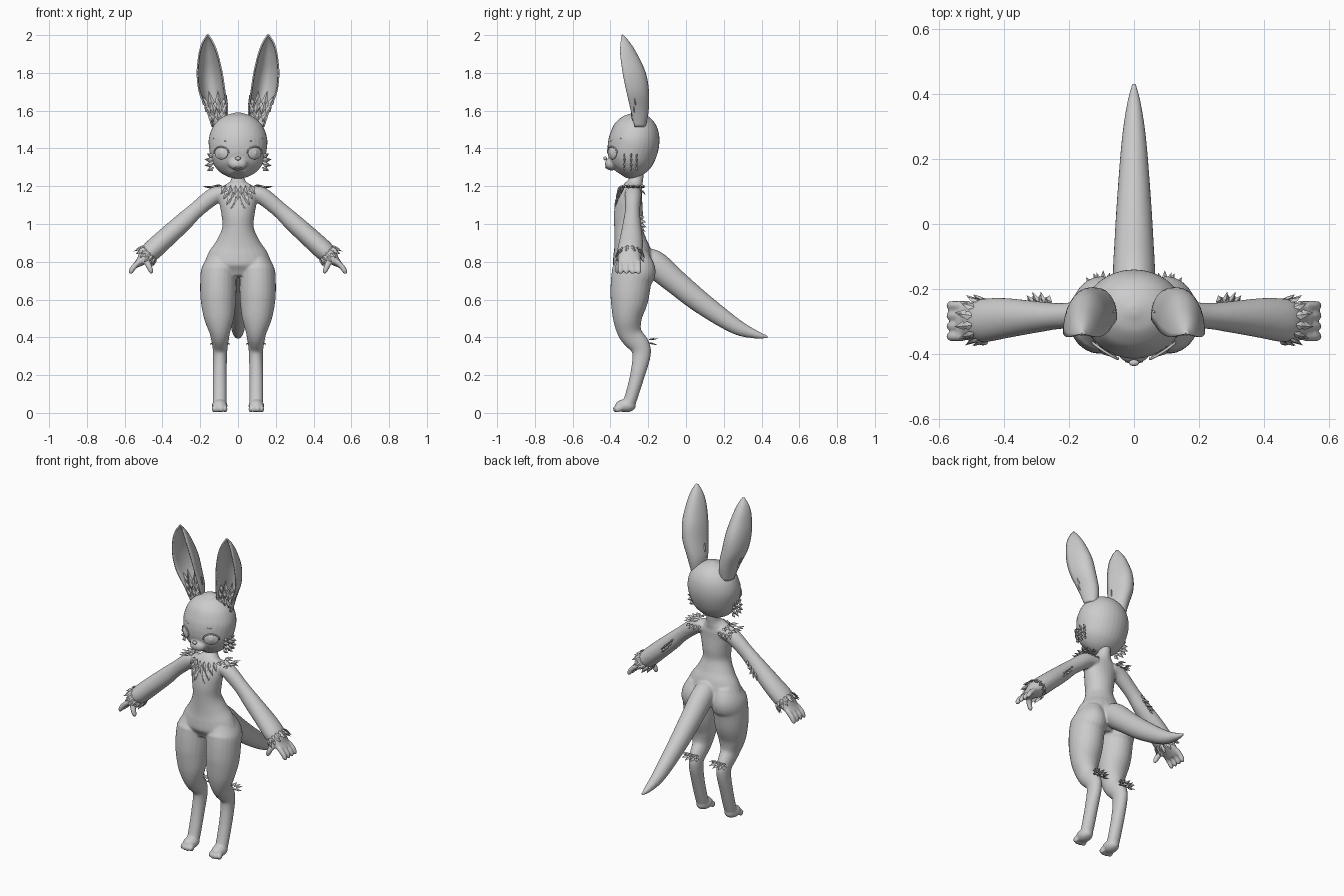
import bpy, bmesh, math
from mathutils import Vector, Matrix

if "Cube" in bpy.data.objects:
    bpy.data.objects.remove(bpy.data.objects["Cube"], do_unlink=True)

grey = bpy.data.materials.new("soft_grey")
grey.use_nodes = True
grey.diffuse_color = (0.6, 0.6, 0.6, 1)
grey.node_tree.nodes["Principled BSDF"].inputs["Base Color"].default_value = (0.6, 0.6, 0.6, 1)


def finish(name, bm, mirror=False, smooth=True):
    """Turn a bmesh into an object, optionally mirrored across x."""
    bmesh.ops.recalc_face_normals(bm, faces=bm.faces)
    for f in bm.faces:
        f.smooth = smooth
    mesh = bpy.data.meshes.new(name)
    bm.to_mesh(mesh)
    bm.free()
    mesh.materials.append(grey)
    ob = bpy.data.objects.new(name, mesh)
    bpy.context.collection.objects.link(ob)
    if mirror:
        ob.modifiers.new("mirror", "MIRROR").use_clip = False
    return ob


def fuse(ob, voxel, rounds):
    """Melt overlapping volumes into one smooth skin."""
    r = ob.modifiers.new("skin", "REMESH")
    r.mode, r.voxel_size, r.use_smooth_shade = "VOXEL", voxel, True
    s = ob.modifiers.new("soften", "SMOOTH")
    s.factor, s.iterations = 0.5, rounds


def catmull(pts, steps=6):
    pts = [Vector(p) for p in pts]
    ext = [2 * pts[0] - pts[1]] + pts + [2 * pts[-1] - pts[-2]]
    out = []
    for a, b, c, d in zip(ext, ext[1:], ext[2:], ext[3:]):
        for k in range(steps):
            t = k / steps
            out.append(0.5 * (2 * b + (c - a) * t + (2 * a - 5 * b + 4 * c - d) * t ** 2
                              + (3 * b - a - 3 * c + d) * t ** 3))
    return out + [pts[-1]]


def loft(bm, pts, ref=(1, 0, 0), sides=24):
    """Tube through (x, y, z, radius along ref, radius across ref)."""
    rows = catmull(pts)
    rings = []
    for i, p in enumerate(rows):
        tan = (rows[min(i + 1, len(rows) - 1)] - rows[max(i - 1, 0)])[:3]
        tan = Vector(tan).normalized()
        a = Vector(ref)
        a = (a - tan * a.dot(tan)).normalized()
        b = tan.cross(a)
        c = Vector(p[:3])
        rings.append([bm.verts.new(c + a * (p[3] * math.cos(w)) + b * (p[4] * math.sin(w)))
                      for w in (math.tau * k / sides for k in range(sides))])
    for r, s in zip(rings, rings[1:]):
        for k in range(sides):
            bm.faces.new((r[k], r[k - 1], s[k - 1], s[k]))
    bm.faces.new(rings[0])
    bm.faces.new(rings[-1])


def ball(bm, centre, size, yaw=0, seg=20):
    m = Matrix.Translation(centre) @ Matrix.Rotation(yaw, 4, "Z") @ Matrix.Diagonal((*size, 1))
    bmesh.ops.create_uvsphere(bm, u_segments=seg, v_segments=seg // 2, radius=1, matrix=m)


def leaf(bm, root, way, side, length, width):
    """One flat pointed tuft of fur."""
    up = way.cross(side).normalized()
    mid = root + way * length * 0.4
    belt = [bm.verts.new(mid + v) for v in
            (side * width / 2, up * width / 5, -side * width / 2, -up * width / 5)]
    for end in (bm.verts.new(root), bm.verts.new(root + way * length)):
        for k in range(4):
            bm.faces.new((end, belt[k], belt[k - 1]))


def fan(bm, root, way, side, count, span, spread, length, width):
    """Row of tufts along side, splayed outward by the spread angle."""
    root, way, side = Vector(root), Vector(way).normalized(), Vector(side).normalized()
    for k in range(count):
        u = 2 * k / (count - 1) - 1
        w = way * math.cos(spread * u) + side * math.sin(spread * u)
        s = side * math.cos(spread * u) - way * math.sin(spread * u)
        leaf(bm, root + side * span * u, w, s, length * (1 - 0.25 * abs(u)), width)


# Body: torso, tail, legs, arms and hands in one skin
bm = bmesh.new()
loft(bm, [(0, -.25, 1.33, .035, .035), (0, -.26, 1.25, .034, .035), (0, -.27, 1.215, .05, .042),
          (0, -.285, 1.18, .10, .056), (0, -.30, 1.12, .10, .07), (0, -.305, 1.05, .088, .077),
          (0, -.305, .98, .084, .075), (0, -.295, .91, .115, .085), (0, -.285, .85, .155, .1),
          (0, -.28, .78, .175, .105), (0, -.285, .72, .12, .07)])
loft(bm, [(0, -.24, .82, .05, .05), (0, -.17, .79, .065, .072), (0, -.045, .685, .06, .065),
          (0, .085, .58, .052, .058), (0, .26, .46, .038, .042), (0, .37, .415, .022, .022),
          (0, .435, .402, .006, .006)])
for s in (1, -1):
    loft(bm, [(s * .09, -.275, .84, .06, .08), (s * .1, -.275, .76, .092, .115),
              (s * .104, -.29, .70, .096, .108), (s * .104, -.3, .6, .094, .1),
              (s * .1, -.31, .5, .079, .077), (s * .096, -.295, .42, .053, .062),
              (s * .095, -.245, .355, .041, .054), (s * .095, -.236, .3, .037, .048),
              (s * .097, -.257, .2, .037, .039), (s * .097, -.285, .1, .037, .035),
              (s * .097, -.305, .04, .036, .034)])
    ball(bm, (s * .097, -.32, .038), (.042, .056, .035))
    for k in range(4):
        ball(bm, (s * (.067 + .02 * k), -.36 - (.008 if k in (1, 2) else 0), .021), (.012, .02, .019))
    loft(bm, [(s * .06, -.28, 1.165, .045, .035), (s * .125, -.28, 1.15, .045, .045),
              (s * .22, -.283, 1.075, .04, .043), (s * .29, -.286, 1.01, .047, .049),
              (s * .395, -.29, .915, .062, .053), (s * .46, -.297, .855, .067, .053),
              (s * .49, -.3, .827, .06, .042), (s * .515, -.3, .803, .06, .026),
              (s * .54, -.3, .782, .056, .016)], ref=(0, 1, 0))
    for k in range(4):
        y = -.347 + .032 * k
        loft(bm, [(s * .525, y, .80, .014, .014), (s * .555, y, .768, .015, .015),
                  (s * .567, y, .745, .013, .013), (s * .568, y, .735, .006, .006)], (0, 1, 0), 12)
    loft(bm, [(s * .49, -.34, .815, .018, .018), (s * .472, -.358, .778, .016, .016),
              (s * .46, -.362, .75, .013, .013), (s * .456, -.362, .738, .006, .006)], (0, 1, 0), 12)
fuse(finish("body", bm), .006, 6)

# Head with muzzle
bm = bmesh.new()
loft(bm, [(0, -.345, 1.262, .04, .035), (0, -.328, 1.288, .1, .083), (0, -.307, 1.33, .135, .117),
          (0, -.288, 1.38, .15, .132), (0, -.273, 1.45, .155, .134), (0, -.267, 1.52, .13, .114),
          (0, -.265, 1.568, .08, .07), (0, -.265, 1.59, .015, .015)], sides=32)
ball(bm, (0, -.395, 1.318), (.05, .035, .035))
fuse(finish("head", bm), .006, 6)

# Nose and mouth
bm = bmesh.new()
ball(bm, (0, -.428, 1.347), (.016, .01, .01))
finish("nose", bm)
bm = bmesh.new()
ball(bm, (0, -.424, 1.298), (.028, .006, .003))
finish("mouth", bm)

# Eyes: shallow eyeball, iris, pupil, lash line and brow
bm = bmesh.new()
yaw = math.radians(33)
out = Vector((math.sin(yaw), -math.cos(yaw), 0))
eye = Vector((.088, -.39, 1.375))
ball(bm, eye, (.042, .009, .033), yaw, 24)
ball(bm, eye + out * .003, (.024, .009, .027), yaw)
ball(bm, eye + out * .007, (.011, .007, .014), yaw)
finish("eye_pair", bm, True)
bm = bmesh.new()
across = Vector((math.cos(yaw), math.sin(yaw), 0))
arc = [eye + across * .046 * math.cos(w) + Vector((0, 0, .034 * math.sin(w))) + out * .004 * math.sin(w)
       for w in (math.pi * k / 8 for k in range(9))]
loft(bm, [(*p, .004, .004) for p in arc], (0, 1, 0), 8)
finish("eyelash_pair", bm, True)
bm = bmesh.new()
for k in range(5):
    ball(bm, (.068 + .015 * k, -.397 + .008 * k + .0012 * k * k, 1.44 + .003 * k), (.007, .004, .003), yaw, 8)
finish("eyebrow_pair", bm, True)

# Ears: long cupped shells, open to the front (x, front y, z, half width, depth)
bm = bmesh.new()
rows = catmull([(.1, -.272, 1.515, .036, .055), (.11, -.292, 1.6, .054, .09), (.137, -.315, 1.7, .067, .115),
                (.15, -.335, 1.8, .065, .118), (.157, -.348, 1.9, .048, .085), (.16, -.346, 1.96, .028, .045),
                (.16, -.34, 2.0, .003, .004)])
grid = [[bm.verts.new((r[0] + r[3] * math.sin(a), r[1] + r[4] * math.cos(a), r[2]))
         for a in (math.pi * (k / 16 - .5) for k in range(17))] for r in rows]
for r, q in zip(grid, grid[1:]):
    for k in range(16):
        bm.faces.new((r[k], r[k + 1], q[k + 1], q[k]))
ear = finish("ear_pair", bm, True)
shell = ear.modifiers.new("thickness", "SOLIDIFY")
shell.thickness, shell.offset = .008, 0

# Fur inside the ears
bm = bmesh.new()
for z, y, n, span, size in ((1.61, -.265, 4, .04, .11), (1.575, -.272, 4, .035, .1), (1.54, -.28, 3, .025, .08)):
    fan(bm, (.075 + (z - 1.4) * .2, y, z), (.15, -.12, 1), (1, 0, 0), n, span, .35, size, .034)
finish("ear_fur", bm, True, False)

# Cheek fur
bm = bmesh.new()
for x, y, size in ((.128, -.33, .048), (.13, -.295, .055), (.13, -.265, .045)):
    fan(bm, (x, y, 1.328), (1, .25, -.05), (0, 0, 1), 4, .027, .5, size, .028)
finish("cheek_fur", bm, True, False)

# Chest fur, layered like a bib
bm = bmesh.new()
for z, n, span in ((1.205, 6, .065), (1.18, 5, .05), (1.15, 4, .034), (1.13, 2, .012)):
    for k in range(n):
        u = 2 * k / (n - 1) - 1
        x = span * u
        way = Vector((.55 * u, -.28, -1)).normalized()
        side = Vector((1, 0, .55 * u)).normalized()
        y = -.352 + (1.205 - z) * -.2 + 5 * x * x
        leaf(bm, Vector((x, y, z)), way, side, .058, .03)
finish("chest_fur", bm, False, False)

# Shoulder fur
bm = bmesh.new()
fan(bm, (.085, -.28, 1.205), (1, 0, -.1), (0, 1, 0), 5, .035, .7, .065, .03)
fan(bm, (.13, -.28, 1.193), (1, 0, .1), (0, 1, 0), 5, .04, .6, .06, .03)
fan(bm, (.105, -.235, 1.18), (.2, .5, -.6), (1, 0, 0), 4, .03, .5, .04, .025)
finish("shoulder_fur", bm, True, False)

# Elbow fur
bm = bmesh.new()
fan(bm, (.285, -.245, 1.015), (.3, .7, -.4), (.7, 0, -.7), 4, .03, .6, .05, .026)
fan(bm, (.295, -.245, .995), (.1, .7, -.6), (.7, 0, -.7), 4, .025, .6, .045, .026)
finish("elbow_fur", bm, True, False)

# Wrist fur: ring of tufts flaring along the forearm
bm = bmesh.new()
axis, cross = Vector((.72, 0, -.69)).normalized(), Vector((.69, 0, .72)).normalized()
for row, n in ((0, 14), (.018, 12)):
    for k in range(n):
        w = math.tau * (k + row * 25) / n
        radial = Vector((0, math.cos(w), 0)) * .066 + cross * math.sin(w) * .052
        root = Vector((.462, -.297, .853)) + axis * row + radial * .93
        side = axis.cross(radial).normalized()
        leaf(bm, root, (axis + radial.normalized() * .4).normalized(), side, .05, .028)
finish("wrist_fur", bm, True, False)

# Fur behind the knees
bm = bmesh.new()
for z, tilt, n in ((.388, .1, 5), (.372, -.25, 4)):
    fan(bm, (.095, -.2, z), (0, 1, tilt), (1, 0, 0), n, .028, .6, .058, .026)
finish("knee_fur", bm, True, False)
